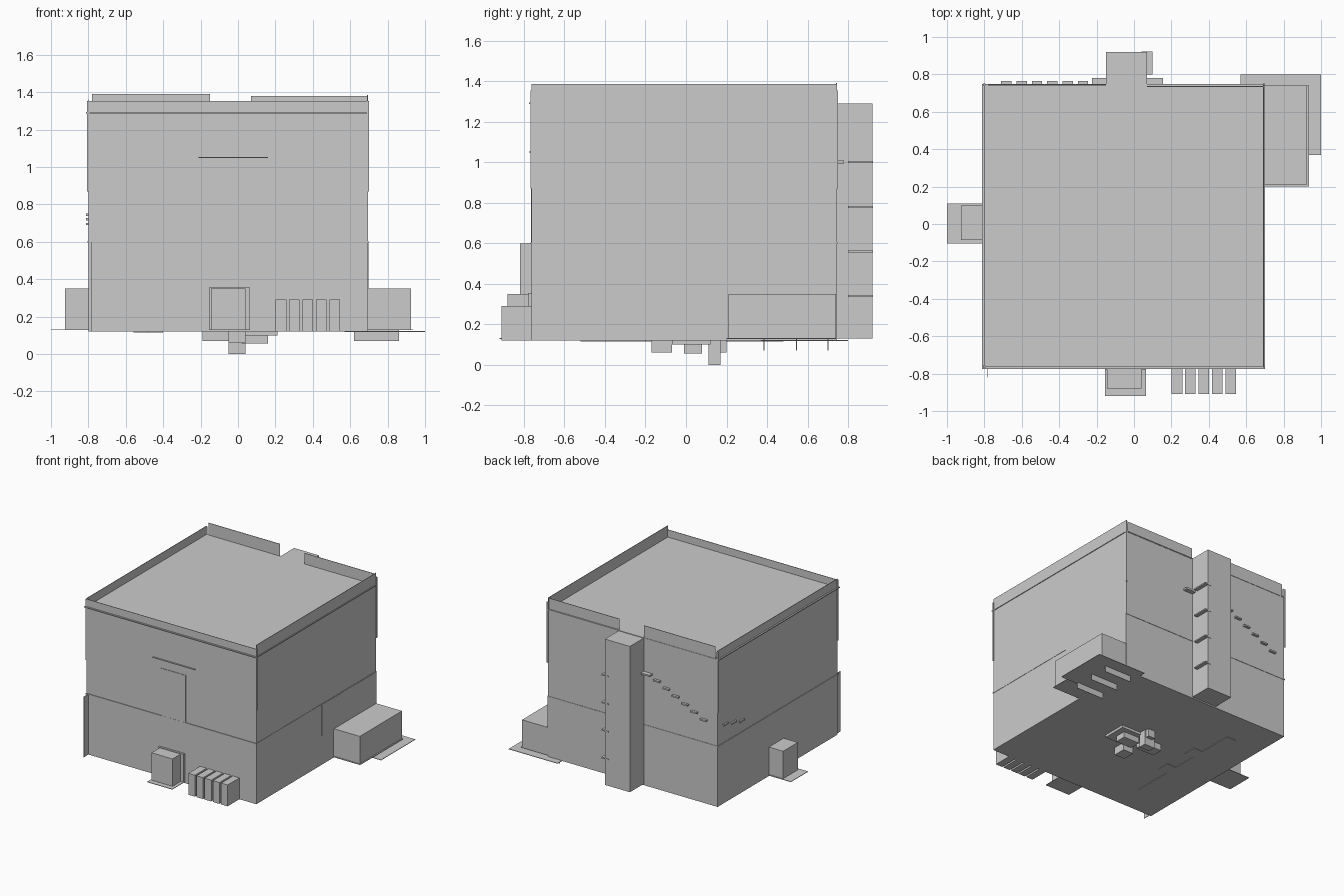
import bpy

cube = bpy.data.objects.get("Cube")
if cube:
    bpy.data.objects.remove(cube, do_unlink=True)

grey = bpy.data.materials.new("plain grey")
grey.use_nodes = True
grey.diffuse_color = (0.6, 0.6, 0.6, 1)
grey.node_tree.nodes["Principled BSDF"].inputs["Base Color"].default_value = (0.6, 0.6, 0.6, 1)

SIDES = [(0, 2, 3, 1), (4, 5, 7, 6), (0, 1, 5, 4), (2, 6, 7, 3), (0, 4, 6, 2), (1, 3, 7, 5)]


def box(name, x, y, z):
    """Box from three (low, high) ranges."""
    verts = [(a, b, c) for a in x for b in y for c in z]
    mesh = bpy.data.meshes.new(name)
    mesh.from_pydata(verts, [], [f[::-1] for f in SIDES])
    mesh.flip_normals()
    mesh.materials.append(grey)
    obj = bpy.data.objects.new(name, mesh)
    bpy.context.collection.objects.link(obj)
    # keep every face pointing outwards
    centre = sum((v.co for v in mesh.vertices), mesh.vertices[0].co * 0) / 8
    if (mesh.polygons[0].center - centre).dot(mesh.polygons[0].normal) < 0:
        mesh.flip_normals()
    return obj


def plate(name, x, y, z, t=0.004):
    """Thin sheet: one of the ranges is a single number."""
    thick = [(r - t / 2, r + t / 2) if isinstance(r, float) else r for r in (x, y, z)]
    return box(name, *thick)


W, E, S, N = -0.80, 0.695, -0.762, 0.745
BASE, ROOF = 0.12, 1.29

# main block and parapets
box("main_block", (W, E), (S, N), (BASE, ROOF))
plate("front_parapet", (W, E), S + 0.002, (ROOF, 1.353))
plate("left_parapet", E - 0.002, (S, N), (ROOF, 1.385))
plate("right_parapet", W + 0.002, (S, N), (ROOF, 1.36))
plate("back_parapet_right", (-0.78, -0.15), N - 0.002, (ROOF, 1.39))
plate("back_parapet_left", (0.07, E), 0.735, (ROOF, 1.38))

# string courses round the walls
for name, z, out in (("upper_ledge", ROOF, 0.012), ("lower_ledge", 0.60, 0.005)):
    plate(name, (W - out, E + out / 2), (S - out, N + 0.003), z, 0.008)

# corner trims and the tall front fin
for x in (W, E):
    for y in (S, N):
        box("corner_trim", (x - 0.006, x + 0.006), (y - 0.005, y + 0.005), (0.87, 1.353))
plate("front_corner_fin", -0.785, (-0.82, S), (BASE, 0.60))

# chimney with corner ledges
box("chimney", (-0.15, 0.07), (N - 0.02, 0.92), (0.13, ROOF))
for i in range(4):
    plate("chimney_ledge", (0.04, 0.10), (0.80, 0.922), 0.34 + 0.22 * i, 0.01)
plate("chimney_side_ledge", (0.07, 0.155), (N, 0.78), 1.0, 0.015)
plate("top_step", (-0.225, -0.15), (N, 0.78), 1.02, 0.012)

# descending steps on the back wall, turning onto the right wall
for i in range(6):
    x = -0.30 - 0.082 * i
    plate("back_step", (x, x + 0.055), (N, 0.765), 0.985 - 0.04 * i, 0.012)
for i in range(3):
    y = 0.62 - 0.1 * i
    plate("side_step", (W - 0.012, W), (y, y + 0.055), 0.745 - 0.025 * i, 0.012)

# front door panel and canopy
plate("front_panel", (-0.14, 0.075), S - 0.002, (0.60, 0.98))
plate("front_canopy", (-0.21, 0.16), (S - 0.012, S), 1.05)

# front porch
box("front_porch", (-0.145, 0.04), (-0.88, S), (0.13, 0.35))
box("front_porch_frame", (-0.155, 0.065), (-0.778, S), (0.13, 0.355))
plate("front_porch_slab", (-0.155, 0.065), (-0.92, S), 0.13)

# row of front blocks
for i in range(5):
    x = 0.20 + 0.072 * i
    box("front_block", (x, x + 0.058), (-0.91, S), (BASE, 0.29))

# right porch
box("right_porch", (-0.925, W), (-0.085, 0.10), (0.13, 0.35))
plate("right_porch_slab", (-1.0, W), (-0.105, 0.11), 0.13)

# left annex with slab and fins below
box("left_annex", (E, 0.925), (0.21, 0.74), (0.13, 0.35))
plate("left_annex_slab", (E, 0.935), (0.20, 0.74), 0.13)
plate("left_annex_corner_slab", (0.57, 1.0), (0.37, 0.80), 0.12)
plate("left_wall_panel", E + 0.002, (0.06, N), (0.35, 0.60))
for y in (0.385, 0.545, 0.70):
    plate("annex_fin", (0.62, 0.86), y, (0.07, 0.13))

# hanging cluster under the floor
box("cluster_core", (-0.03, 0.21), (-0.07, 0.12), (0.10, 0.13))
box("cluster_right_arm", (-0.19, -0.03), (-0.01, 0.08), (0.07, 0.13))
box("cluster_left_arm", (0.02, 0.16), (-0.01, 0.08), (0.055, 0.13))
box("cluster_front_arm", (-0.05, 0.04), (-0.17, -0.07), (0.06, 0.13))
box("cluster_back_arm", (-0.03, 0.03), (0.12, 0.20), (0.06, 0.13))
box("cluster_foot", (-0.05, 0.04), (0.11, 0.17), (0.0, 0.13))

# floor strip
plate("floor_strip", (-0.56, -0.48), (-0.52, 0.48), BASE - 0.003)
for y in (-0.2, 0.1):
    plate("floor_tab", (-0.48, -0.40), (y, y + 0.1), BASE - 0.003)
